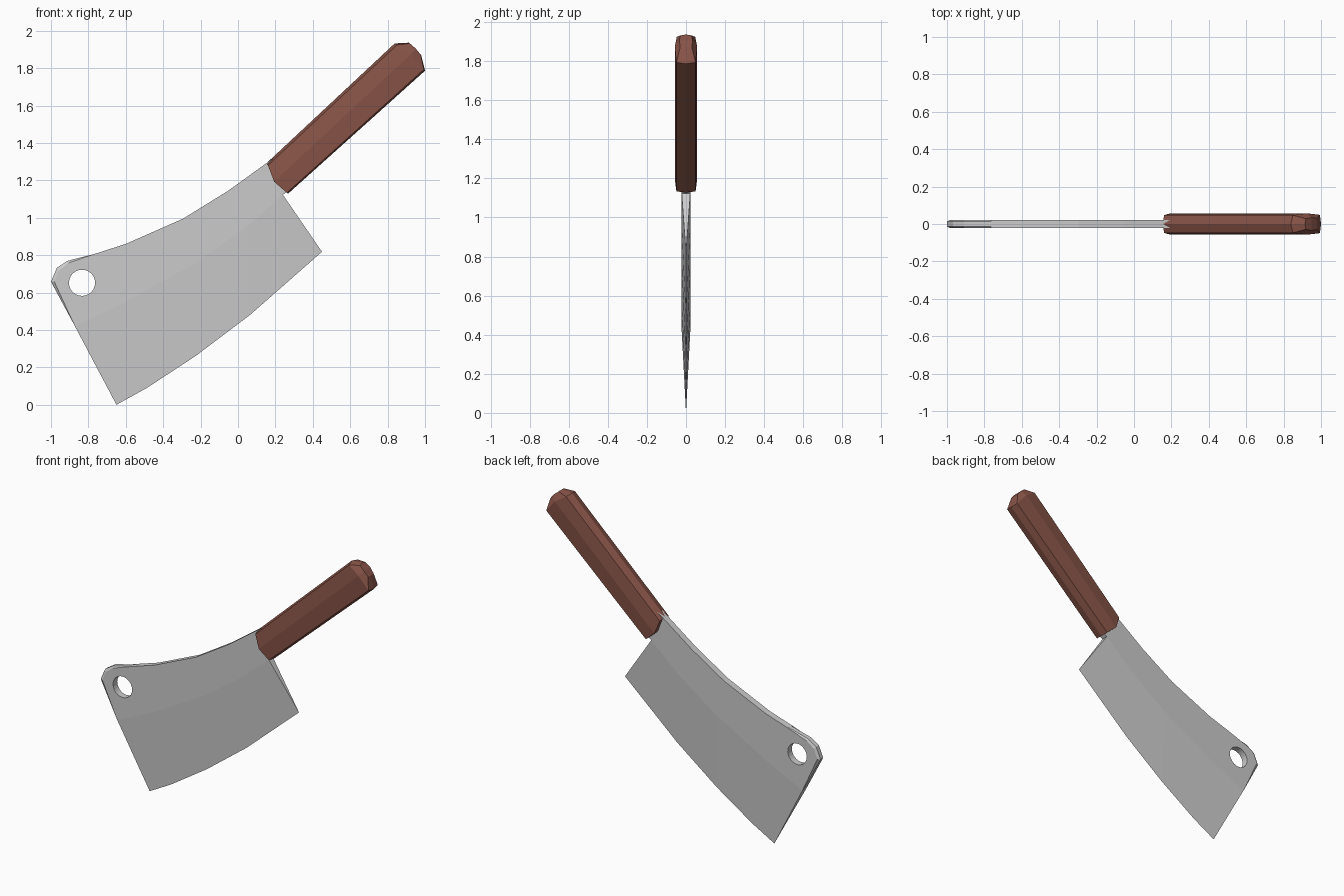
import bpy, bmesh, math
from mathutils import Vector

if "Cube" in bpy.data.objects:
    bpy.data.objects.remove(bpy.data.objects["Cube"])


def make_object(name, bm):
    bmesh.ops.recalc_face_normals(bm, faces=bm.faces)
    mesh = bpy.data.meshes.new(name)
    bm.to_mesh(mesh)
    bm.free()
    obj = bpy.data.objects.new(name, mesh)
    bpy.context.collection.objects.link(obj)
    return obj


# Blade: flat cheek above the grind line, wedge down to the cutting edge
HALF = 0.022
spine = [(-1.0, .658), (-.968, .733), (-.91, .77), (-.765, .807), (-.6, .86),
         (-.294, .995), (-.053, 1.144), (.155, 1.294)]
neck = [(.27, 1.375), (.31, 1.21), (.267, 1.14)]
grind = [(-.872, .42), (-.6, .55), (-.225, .76), (.05, .955), (.24, 1.123)]
edge = [(-.65, 0), (-.487, .09), (-.225, .262), (.064, .48), (.449, .818)]
inset = {1: (.018, 0), 2: (.012, -.012), 3: (.004, -.012)}  # softened toe corner

bm = bmesh.new()
rim = [grind[0]] + spine + neck + [grind[-1]]
cut = [bm.verts.new((x, 0, z)) for x, z in edge]
rows = {}
for s in (-1, 1):
    face = []
    for i, (x, z) in enumerate(rim):
        dx, dz = inset.get(i, (0, 0))
        face.append(bm.verts.new((x + dx, s * HALF, z + dz)))
    side = [bm.verts.new((x, s * .014, z)) for x, z in rim]
    inner = [bm.verts.new((x, s * HALF, z)) for x, z in grind[1:-1]]
    line = [face[0]] + inner + [face[-1]]
    bm.faces.new(face + inner[::-1])
    for i in range(len(line) - 1):
        bm.faces.new((line[i], line[i + 1], cut[i + 1], cut[i]))
    for i in range(len(rim) - 1):
        bm.faces.new((face[i], face[i + 1], side[i + 1], side[i]))
    rows[s] = (face, side)
for i in range(len(rim) - 1):
    a, b = rows[-1][1], rows[1][1]
    bm.faces.new((a[i], a[i + 1], b[i + 1], b[i]))
for end, tip in ((0, cut[0]), (-1, cut[-1])):
    bm.faces.new((rows[-1][0][end], rows[-1][1][end], rows[1][1][end], rows[1][0][end], tip))
blade = make_object("blade", bm)

# Hanging hole
bpy.ops.mesh.primitive_cylinder_add(vertices=24, radius=.07, depth=.3,
                                    location=(-.834, 0, .652), rotation=(math.pi / 2, 0, 0))
cutter = bpy.context.object
cutter.hide_render = True
mod = blade.modifiers.new("hole", 'BOOLEAN')
mod.operation, mod.solver, mod.object = 'DIFFERENCE', 'EXACT', cutter
bpy.context.view_layer.objects.active = blade
bpy.ops.object.modifier_apply(modifier=mod.name)
bpy.data.objects.remove(cutter)

# Handle: faceted rings given by top, middle, bottom points and a width factor
stations = [((.155, 1.294), (.193, 1.193), (.267, 1.128), 1),
            ((.838, 1.932), (.925, 1.875), (1.0, 1.786), 1),
            ((.914, 1.936), (.95, 1.905), (.979, 1.87), .6)]
bm = bmesh.new()
rings = []
for top, mid, bot, w in stations:
    t, m, b = (Vector((p[0], 0, p[1])) for p in (top, mid, bot))
    half = [(t.lerp(m, .14), .047), (m, .057), (b.lerp(m, .08), .049)]
    pts = [t] + [p + Vector((0, -y * w, 0)) for p, y in half] + [b]
    pts += [p + Vector((0, y * w, 0)) for p, y in half[::-1]]
    rings.append([bm.verts.new(p) for p in pts])
for r0, r1 in zip(rings, rings[1:]):
    for i in range(8):
        j = (i + 1) % 8
        bm.faces.new((r0[i], r0[j], r1[j], r1[i]))
for r in (rings[0], rings[-1]):
    for q in ((0, 1, 7), (1, 2, 6, 7), (2, 3, 5, 6), (3, 4, 5)):
        bm.faces.new([r[i] for i in q])
handle = make_object("handle", bm)
wood = bpy.data.materials.new("brown_wood")
wood.diffuse_color = (.25, .09, .065, 1)
wood.use_nodes = True
wood.node_tree.nodes["Principled BSDF"].inputs["Base Color"].default_value = wood.diffuse_color
handle.data.materials.append(wood)
